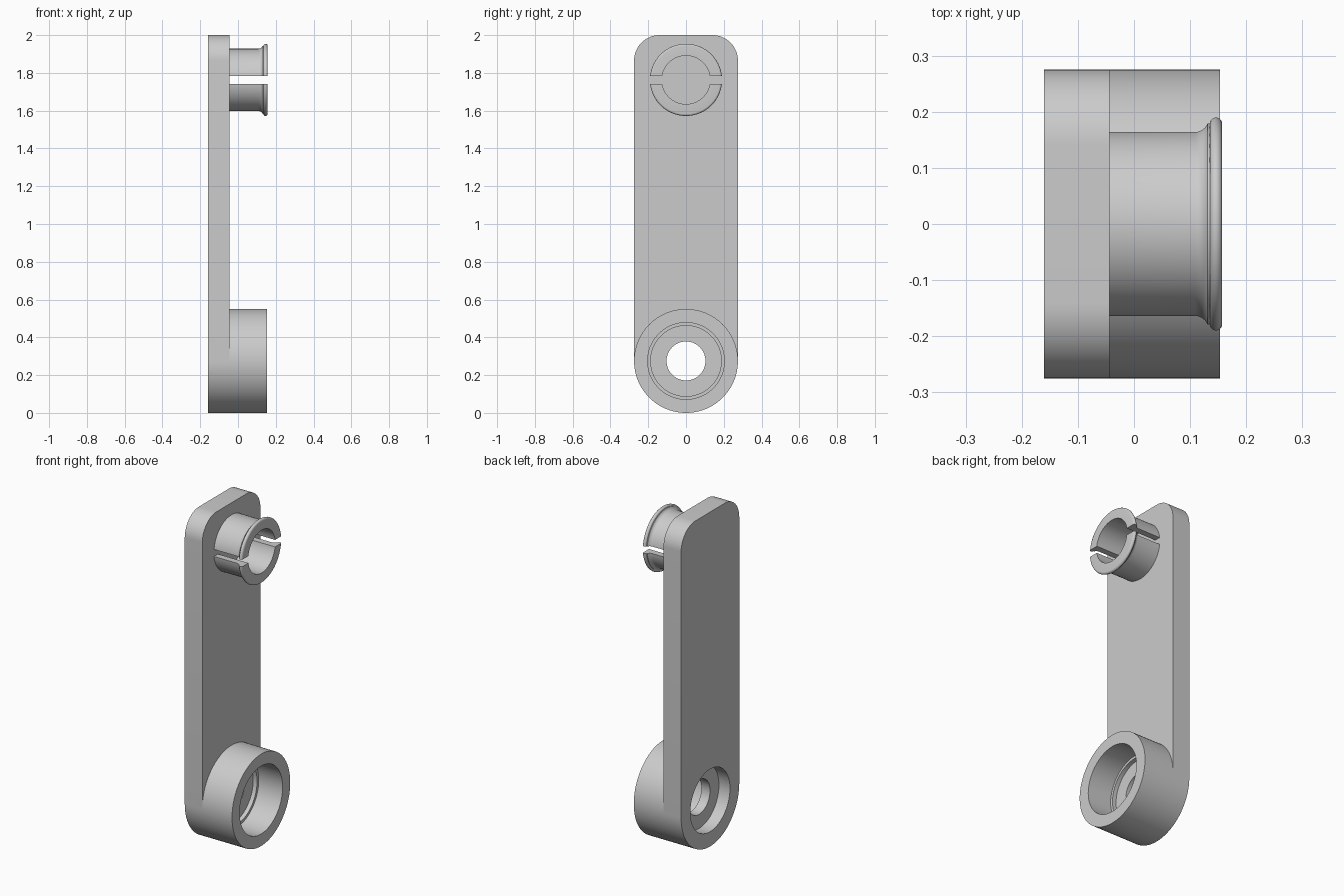
import bpy, bmesh
from math import sin, cos, pi
from mathutils import Vector

if "Cube" in bpy.data.objects:
    bpy.data.objects.remove(bpy.data.objects["Cube"], do_unlink=True)

grey = bpy.data.materials.new("light_grey")
grey.use_nodes = True
grey.diffuse_color = (0.6, 0.6, 0.6, 1)
grey.node_tree.nodes["Principled BSDF"].inputs["Base Color"].default_value = (0.6, 0.6, 0.6, 1)

BACK, FACE = -0.16, -0.044      # plate back and front, along x
HALF, TOP = 0.275, 2.0          # half width and height
HUB_Z, PIN_Z = HALF, 1.763      # axis heights
BORE = 0.187


def arc(y, z, r, a0, a1, n):
    """Points on an arc in the y-z plane."""
    return [(y + r * cos(a0 + (a1 - a0) * i / n), z + r * sin(a0 + (a1 - a0) * i / n))
            for i in range(n + 1)]


def add_loop(bm, points):
    verts = [bm.verts.new(p) for p in points]
    return [bm.edges.new((v, verts[(i + 1) % len(verts)])) for i, v in enumerate(verts)]


def finish(bm, name):
    bmesh.ops.recalc_face_normals(bm, faces=bm.faces)
    mesh = bpy.data.meshes.new(name)
    bm.to_mesh(mesh)
    bm.free()
    mesh.materials.append(grey)
    obj = bpy.data.objects.new(name, mesh)
    bpy.context.collection.objects.link(obj)
    bpy.ops.object.select_all(action='DESELECT')
    obj.select_set(True)
    bpy.context.view_layer.objects.active = obj
    bpy.ops.object.shade_smooth_by_angle(angle=pi / 6)
    return obj


def lathe(profile, steps=96):
    """Spin a closed (x, radius) profile around the x axis."""
    bm = bmesh.new()
    edges = add_loop(bm, [(x, r, 0) for x, r in profile])
    bmesh.ops.spin(bm, geom=edges + bm.verts[:], cent=(0, 0, 0), axis=(1, 0, 0),
                   angle=2 * pi, steps=steps)
    bmesh.ops.remove_doubles(bm, verts=bm.verts, dist=1e-5)
    return bm


# Arm plate: round bottom, rounded top corners, bore through the lower end
corner = 0.135
outline = (arc(0, HUB_Z, HALF, pi, 2 * pi, 48)
           + arc(HALF - corner, TOP - corner, corner, 0, pi / 2, 16)
           + arc(corner - HALF, TOP - corner, corner, pi / 2, pi, 16))
bore = arc(0, HUB_Z, BORE, 0, 2 * pi, 96)[:-1]
bm = bmesh.new()
edges = []
for pts in (outline, bore):
    edges += add_loop(bm, [(BACK, y, z) for y, z in pts])
bmesh.ops.triangle_fill(bm, edges=edges, use_beauty=True)
ext = bmesh.ops.extrude_face_region(bm, geom=bm.faces[:], use_keep_orig=True)
bmesh.ops.translate(bm, vec=(FACE - BACK, 0, 0),
                    verts=[g for g in ext["geom"] if isinstance(g, bmesh.types.BMVert)])
finish(bm, "arm_plate")

# Hub: stepped socket with an inner flange
hub = finish(lathe([(FACE, HALF), (0.153, HALF), (0.153, 0.203), (-0.005, 0.203),
                    (-0.005, BORE), (-0.03, BORE), (-0.03, 0.103),
                    (-0.087, 0.103), (-0.087, BORE), (FACE, BORE)]), "socket_hub")
hub.location.z = HUB_Z

# Split snap pin: hollow tube with a flared, rounded lip, cut by a level slot
flare = [(0.108 + 0.025 * sin(a), 0.19 - 0.025 * cos(a)) for a in (i * pi / 16 for i in range(7))]
lip = [(0.146 - 0.011 * cos(a), 0.18 + 0.011 * sin(a)) for a in (i * pi / 10 for i in range(11))]
for name, side in (("upper_snap_pin", 1), ("lower_snap_pin", -1)):
    bm = lathe([(FACE, 0.128), (FACE, 0.165)] + flare + lip + [(0.157, 0.128)])
    cut = bmesh.ops.bisect_plane(bm, geom=bm.verts[:] + bm.edges[:] + bm.faces[:],
                                 plane_co=(0, 0, 0.021 * side),
                                 plane_no=Vector((0, 0, side)), clear_inner=True)
    rim = [e for e in bm.edges if e.is_boundary]
    bmesh.ops.holes_fill(bm, edges=rim, sides=0)
    pin = finish(bm, name)
    pin.location.z = PIN_Z
